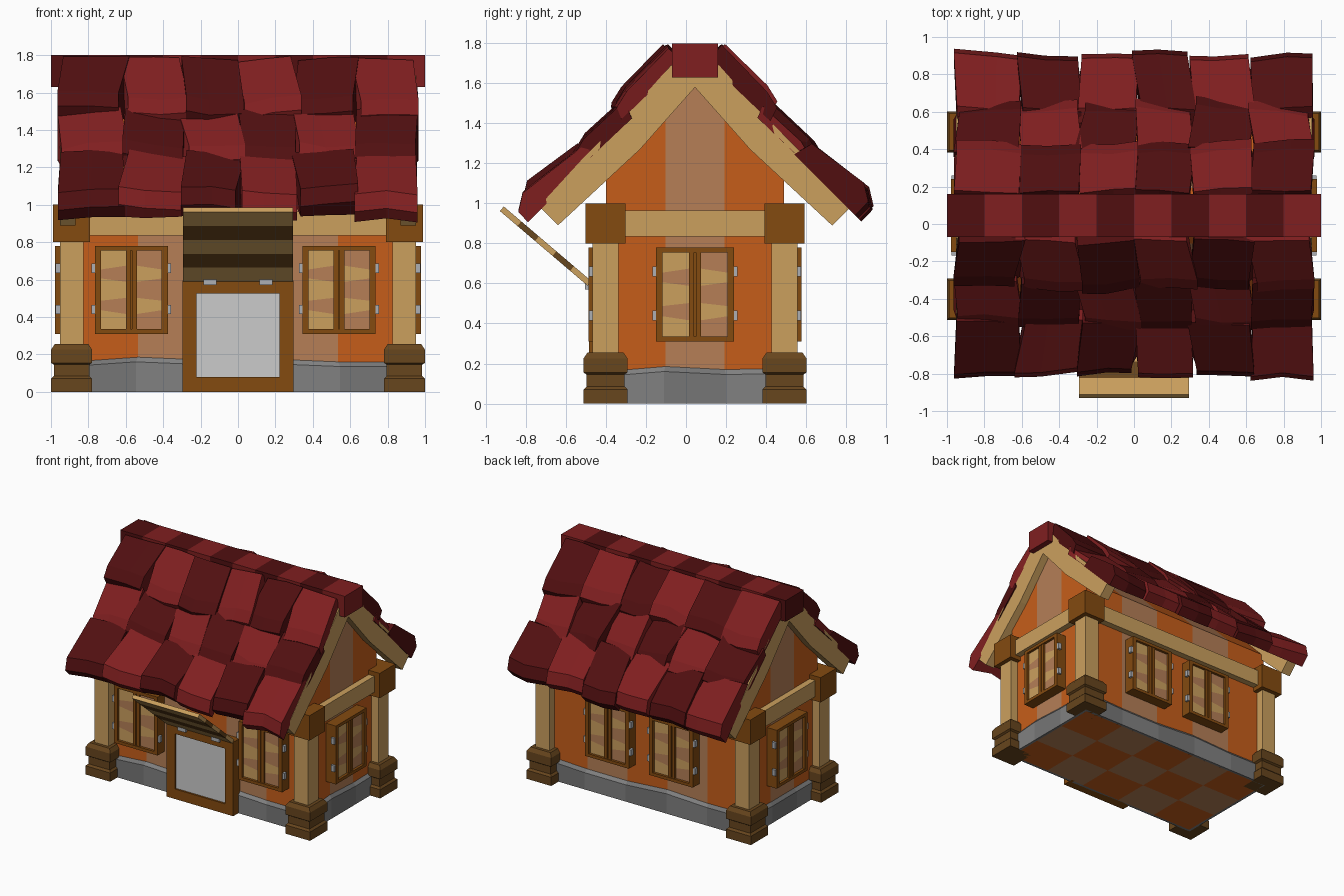
import bpy, bmesh, math, random
from mathutils import Matrix, Vector

if "Cube" in bpy.data.objects:
    bpy.data.objects.remove(bpy.data.objects["Cube"])

random.seed(11)
YC = 0.045  # centre line of the house in y


def mat(name, r, g, b, k=1.35):
    m = bpy.data.materials.new(name)
    m.diffuse_color = [min(1, k * (c / 255) ** 2.2) for c in (r, g, b)] + [1]
    m.use_nodes = True
    m.node_tree.nodes["Principled BSDF"].inputs["Base Color"].default_value = m.diffuse_color
    return m


ORANGE = mat("orange_plaster", 172, 82, 28)
CLAY = mat("clay_plaster", 157, 110, 76)
TAN = mat("light_wood", 176, 138, 82)
BROWN = mat("brown_wood", 114, 66, 20)
DARK = mat("dark_wood", 90, 62, 30)
RED = mat("red_tile", 124, 35, 36, 1.05)
MAROON = mat("dark_tile", 80, 22, 23, 1.05)
STONE = mat("stone", 112, 112, 112)
STONE2 = mat("dark_stone", 102, 102, 102)
METAL = mat("metal", 150, 152, 156)


def finish(name, bm, *mats):
    bmesh.ops.recalc_face_normals(bm, faces=bm.faces)
    me = bpy.data.meshes.new(name)
    bm.to_mesh(me)
    bm.free()
    for m in mats:
        me.materials.append(m)
    ob = bpy.data.objects.new(name, me)
    bpy.context.collection.objects.link(ob)
    return ob


def loft(bm, rings, mi=0):
    """Skin a list of equal-length closed rings and cap both ends."""
    vs = [[bm.verts.new(p) for p in r] for r in rings]
    n = len(vs[0])
    for a, b in zip(vs, vs[1:]):
        for i in range(n):
            j = (i + 1) % n
            bm.faces.new((a[i], a[j], b[j], b[i])).material_index = mi
    bm.faces.new(vs[0]).material_index = mi
    bm.faces.new(vs[-1]).material_index = mi


def box(bm, x0, x1, y0, y1, z0, z1, mi=0):
    loft(bm, [[(x0, y0, z), (x1, y0, z), (x1, y1, z), (x0, y1, z)] for z in (z0, z1)], mi)


def prism(bm, yz, x0, x1, mi=0):
    loft(bm, [[(x, y, z) for y, z in yz] for x in (x0, x1)], mi)


# Plastered house body with gables, cut into a 5 x 3 checker of colours
HX, HY = 0.89, 0.445
half = [(HY, 0.0), (HY, 1.16), (0.29, 1.32), (0, 1.64)]
bm = bmesh.new()
prism(bm, [(YC + d, z) for d, z in half] + [(YC - d, z) for d, z in half[-2::-1]], -HX, HX)
cuts = [((x, 0, 0), (1, 0, 0)) for x in (-0.534, -0.178, 0.178, 0.534)]
cuts += [((0, YC + y, 0), (0, 1, 0)) for y in (-0.148, 0.148)]
for co, no in cuts:
    bmesh.ops.bisect_plane(bm, geom=bm.verts[:] + bm.edges[:] + bm.faces[:], plane_co=co, plane_no=no)
for f in bm.faces:
    c = f.calc_center_bounds()
    i = min(4, max(0, int((c.x + HX) / 0.356)))
    j = min(2, max(0, int((c.y - YC + HY) / 0.2967)))
    f.material_index = (i + j) % 2
finish("house_body", bm, ORANGE, CLAY)

# Stone plinth: ring with a wavy sloped top
xs = [-HX + 0.356 * i for i in range(6)]
ys = [YC - HY + 0.2967 * i for i in range(4)]
path = [(x, ys[0]) for x in xs[:-1]] + [(xs[-1], y) for y in ys[:-1]]
path += [(x, ys[-1]) for x in xs[:0:-1]] + [(xs[0], y) for y in ys[:0:-1]]
waves = [0.155, 0.18, 0.165, 0.17, 0.155]
bm = bmesh.new()
rings = []
for k, (x, y) in enumerate(path):
    ox, oy = x * 0.91 / 0.89, YC + (y - YC) * 0.465 / 0.445
    h = waves[k % 5]
    rings.append([bm.verts.new(p) for p in ((x, y, 0), (ox, oy, 0), (ox, oy, h - 0.02), (x, y, h + 0.005))])
for k in range(len(rings)):
    a, b = rings[k], rings[(k + 1) % len(rings)]
    for i in range(3):
        bm.faces.new((a[i], a[i + 1], b[i + 1], b[i])).material_index = k % 2
finish("stone_plinth", bm, STONE2, STONE)

# Corner posts with stepped bases and top blocks
steps = [(0.11, 0), (0.11, 0.07), (0.095, 0.085), (0.095, 0.145), (0.11, 0.155), (0.11, 0.225), (0.09, 0.255)]
for sx in (-1, 1):
    for sy in (-1, 1):
        cx, cy = sx * 0.89, YC + sy * 0.447
        bm = bmesh.new()
        loft(bm, [[(cx + a * h, cy + b * h, z) for a, b in ((-1, -1), (1, -1), (1, 1), (-1, 1))]
                  for h, z in steps], 1)
        box(bm, cx - .063, cx + .063, cy - .065, cy + .065, 0.25, 0.81, 0)
        box(bm, cx - .098, cx + .098, cy - .1, cy + .1, 0.8, 1.0, 2)
        finish("corner_post", bm, TAN, DARK, BROWN)

# Horizontal wall beams between the posts
bm = bmesh.new()
for s in (-1, 1):
    y = YC + s * 0.447
    box(bm, -0.8, 0.8, y - .05, y + .05, 0.835, 0.965)
    box(bm, s * .89 - .05, s * .89 + .05, YC - .36, YC + .36, 0.835, 0.965)
finish("wall_beams", bm, TAN)

# Shuttered window, modelled once facing -y and reused
bm = bmesh.new()
Z0, Z1, W, D = 0.31, 0.78, 0.195, 0.088
for s in (-1, 1):
    def bx(a, b, y0, y1, z0, z1, mi):
        box(bm, min(s * a, s * b), max(s * a, s * b), y0, y1, z0, z1, mi)
    bx(W - .033, W, -D, 0, Z0, Z1, 0)
    bx(.004, .03, -D + .006, 0, Z0 + .02, Z1 - .02, 0)
    for z in (Z0, Z1 - .025):
        bx(.0, W - .033, -D, 0, z, z + .025, 0)
    for z in (0.44, 0.66):
        bx(W - .02, W + .018, -.085, -.055, z - .025, z + .025, 3)
    levels = [Z0 + .02 + i * 0.086 for i in range(6)]
    tilt = [0, .02, -.015, .018, -.02, 0]
    for i in range(5):
        q = [(s * .03, levels[i]), (s * (W - .033), levels[i] + tilt[i]),
             (s * (W - .033), levels[i + 1] + tilt[i + 1]), (s * .03, levels[i + 1])]
        loft(bm, [[(x, y, z) for x, z in q] for y in (-.068, 0)], 1 + (i + (s > 0)) % 2)
box(bm, -.006, .006, -.06, 0, Z0 + .02, Z1 - .02, 0)
window = finish("window", bm, BROWN, TAN, CLAY, METAL)
places = [(x, YC - HY, 0) for x in (-0.57, 0.54)] + [(x, YC + HY, 180) for x in (-0.27, 0.30)]
places += [(HX, YC, 90), (-HX, YC, -90)]
for k, (x, y, a) in enumerate(places):
    ob = window if k == 0 else window.copy()
    if k:
        bpy.context.collection.objects.link(ob)
    ob.matrix_world = Matrix.Translation((x, y, 0)) @ Matrix.Rotation(math.radians(a), 4, 'Z')

# Door frame and grey door panel
bm = bmesh.new()
for x0, x1, z0, z1 in ((-.297, -.222, 0, .595), (.222, .297, 0, .595), (-.222, .222, 0, .08), (-.222, .222, .525, .595)):
    box(bm, x0, x1, -0.485, -0.39, z0, z1)
finish("door_frame", bm, BROWN)
bm = bmesh.new()
box(bm, -.223, .223, -0.47, -0.39, .079, .526)
finish("door_panel", bm)

# Raised plank awning above the door, with hinges
bm = bmesh.new()
a, b = Vector((-0.482, 0.60)), Vector((-0.92, 0.973))
n = Vector((-(b - a).y, (b - a).x)).normalized() * 0.015
for i in range(5):
    p, q = a.lerp(b, i / 5), a.lerp(b, (i + 1) / 5)
    prism(bm, [p + n, q + n, q - n, p - n], -0.295, 0.295, i % 2)
for x in (-.15, .15):
    box(bm, x - .035, x + .035, -.505, -.48, .57, .6, 2)
finish("door_awning", bm, TAN, DARK, METAL)

# Gable trim boards under the roof ends
trim = [(0, 1.58), (0.275, 1.27), (0.685, 0.89), (0.78, 0.985), (0.56, 1.225), (0.33, 1.455), (0.12, 1.69), (0, 1.70)]
bm = bmesh.new()
for sx in (-1, 1):
    for sy in (-1, 1):
        prism(bm, [(YC + sy * d, z) for d, z in trim], sx * 0.87, sx * 0.953)
finish("gable_trim", bm, TAN)

# Roof tiles: three overlapping rows of six chunky, uneven slabs per side.
# Profile order: upper outer, knee, tip top, tip bottom, lower inner, upper inner
rows = [
    [(.57, 1.285), (.84, 1.08), (.862, .985), (.81, .93), (.70, 1.04), (.49, 1.25)],
    [(.35, 1.51), (.555, 1.32), (.60, 1.245), (.565, 1.19), (.51, 1.24), (.31, 1.43)],
    [(.135, 1.785), (.34, 1.575), (.39, 1.495), (.36, 1.43), (.31, 1.47), (.06, 1.71)],
]
seams = [-.955, -.61, -.29, .015, .31, .63, .955]


def jit(v):
    return random.uniform(-v, v)


for sy in (-1, 1):
    bm = bmesh.new()
    for r, prof in enumerate(rows):
        down = (Vector(prof[2]) - Vector(prof[0])).normalized()
        up = Vector((-down.y, down.x))
        for c in range(6):
            x0, x1 = seams[c], seams[c + 1]
            lift, twist, slide = jit(.01), jit(.022), jit(.016)
            rings = []
            skew = jit(.025)
            for t in (0, .35 + .3 * random.random(), 1):
                k = lift + (t - .5) * 2 * twist
                g = slide + jit(.022)
                lean = skew + jit(.008)
                ring = []
                for i, p in enumerate(prof):
                    low = i in (1, 2, 3)
                    q = Vector(p) + down * (g if low else jit(.012)) + up * (k if i < 3 else 0)
                    x = x0 + (x1 - x0) * t + (lean if low else -lean)
                    ring.append((max(-.965, min(.965, x)), YC + sy * q.x, min(q.y, 1.795)))
                rings.append(ring)
            loft(bm, rings, (r + c + (sy > 0)) % 2)
    finish("roof_tiles_back" if sy > 0 else "roof_tiles_front", bm, MAROON, RED)

# Ridge cap in ten alternating segments
bm = bmesh.new()
for i in range(10):
    box(bm, -1 + .2 * i, -.8 + .2 * i, YC - .115, YC + .115, 1.63, 1.8, i % 2)
finish("roof_ridge", bm, MAROON, RED)
